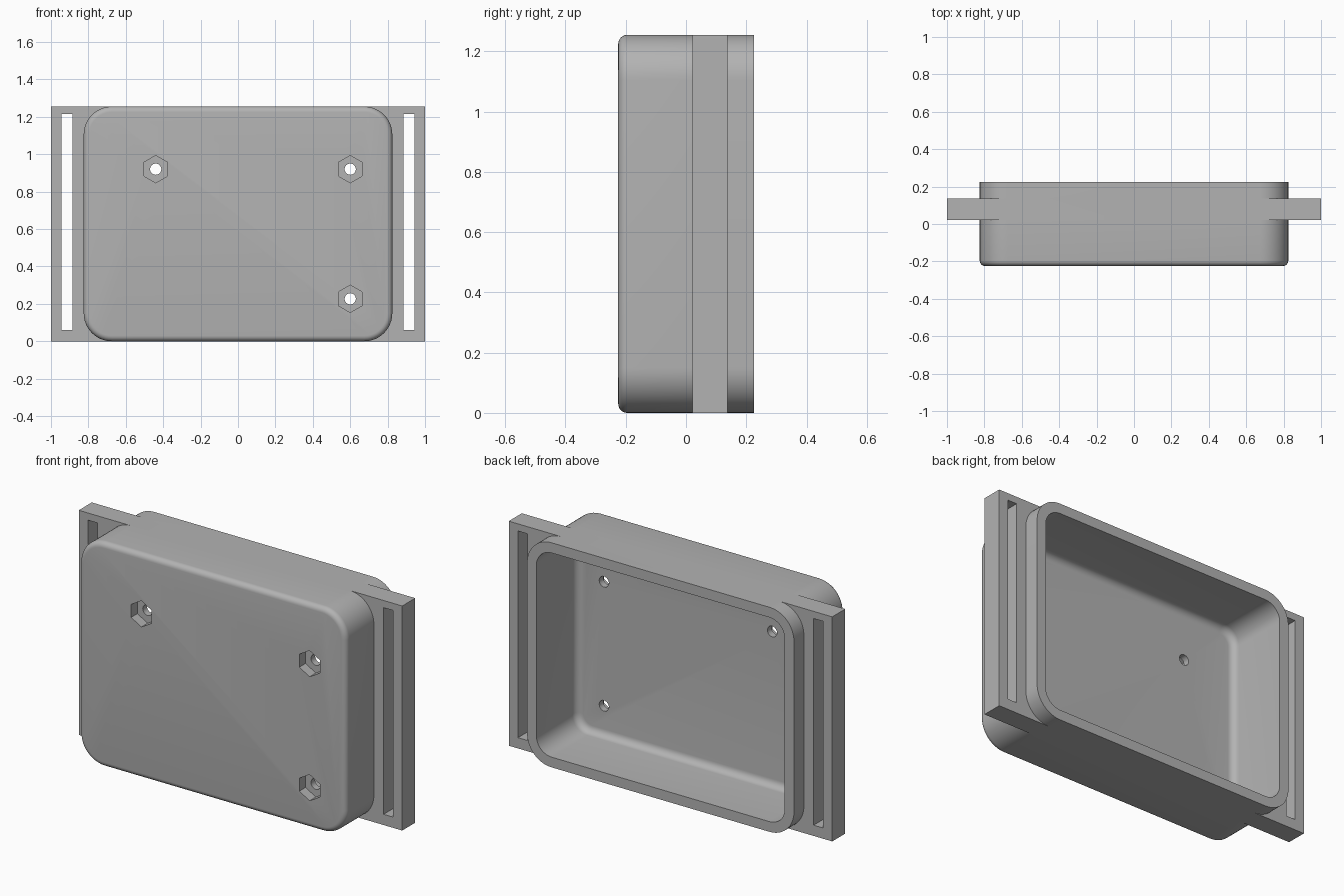
import bpy, bmesh, math
from mathutils import Matrix

H = 1.255           # height
MID = H / 2
BACK = 0.225        # half depth

cube = bpy.data.objects.get("Cube")
if cube:
    bpy.data.objects.remove(cube, do_unlink=True)

grey = bpy.data.materials.new("plain grey")
grey.use_nodes = True
colour = (0.45, 0.45, 0.45, 1)
grey.diffuse_color = colour
grey.node_tree.nodes["Principled BSDF"].inputs["Base Color"].default_value = colour


def finish(bm, name):
    bmesh.ops.recalc_face_normals(bm, faces=bm.faces[:])
    mesh = bpy.data.meshes.new(name)
    bm.to_mesh(mesh)
    bm.free()
    mesh.materials.append(grey)
    obj = bpy.data.objects.new(name, mesh)
    bpy.context.collection.objects.link(obj)
    return obj


def rounded_ring(bm, hw, hh, r, y, steps=12):
    """Rounded rectangle in the xz plane at depth y."""
    ring = []
    for k, (sx, sz) in enumerate(((1, 1), (-1, 1), (-1, -1), (1, -1))):
        for i in range(steps + 1):
            a = math.pi / 2 * (k + i / steps)
            ring.append(bm.verts.new((sx * (hw - r) + r * math.cos(a), y,
                                      MID + sz * (hh - r) + r * math.sin(a))))
    return ring


def tub(name, hw, hh, r, front, back, fillet, steps=6):
    """Rounded block whose front rim is filleted."""
    bm = bmesh.new()
    rings = []
    for i in range(steps + 1):
        a = math.pi / 2 * i / steps
        inset = fillet * (1 - math.sin(a))
        rings.append(rounded_ring(bm, hw - inset, hh - inset, r - inset,
                                  front + fillet * (1 - math.cos(a))))
    rings.append(rounded_ring(bm, hw, hh, r, back))
    for a, b in zip(rings, rings[1:]):
        for i in range(len(a)):
            j = (i + 1) % len(a)
            bm.faces.new((a[i], a[j], b[j], b[i]))
    bm.faces.new(rings[0])
    bm.faces.new(rings[-1])
    return finish(bm, name)


def box(name, x0, x1, y0, y1, z0, z1):
    bm = bmesh.new()
    bmesh.ops.create_cube(bm, size=1)
    bmesh.ops.scale(bm, vec=(x1 - x0, y1 - y0, z1 - z0), verts=bm.verts)
    bmesh.ops.translate(bm, vec=((x0 + x1) / 2, (y0 + y1) / 2, (z0 + z1) / 2), verts=bm.verts)
    return finish(bm, name)


def prism(name, x, z, r, sides, y0, y1):
    """Prism along y with a corner pointing up."""
    bm = bmesh.new()
    bmesh.ops.create_cone(bm, cap_ends=True, segments=sides, radius1=r, radius2=r, depth=y1 - y0)
    bmesh.ops.rotate(bm, matrix=Matrix.Rotation(math.pi / 2, 3, "X"), verts=bm.verts)
    bmesh.ops.translate(bm, vec=(x, (y0 + y1) / 2, z), verts=bm.verts)
    return finish(bm, name)


def combine(target, tool, operation):
    tool.hide_render = True
    mod = target.modifiers.new(tool.name, "BOOLEAN")
    mod.operation, mod.solver, mod.object = operation, "EXACT", tool
    bpy.context.view_layer.objects.active = target
    bpy.ops.object.modifier_apply(modifier=mod.name)
    bpy.data.objects.remove(tool, do_unlink=True)


# Case shell with strap flange through both sides
case = tub("case_with_strap_flanges", 0.825, MID, 0.15, -BACK, BACK, 0.03)
combine(case, box("strap_flange", -1, 1, 0.022, 0.137, 0, H), "UNION")

# Open cavity at the back
combine(case, tub("cavity_cutter", 0.768, MID - 0.057, 0.095, -0.133, BACK + 0.1, 0.04), "DIFFERENCE")

# Strap slots
for side in (-1, 1):
    a, b = sorted((side * 0.885, side * 0.943))
    combine(case, box("slot_cutter", a, b, -0.1, 0.3, 0.06, 1.215), "DIFFERENCE")

# Screw holes with hexagonal nut pockets
for x, z in ((-0.44, 0.92), (0.6, 0.92), (0.6, 0.227)):
    combine(case, prism("nut_pocket_cutter", x, z, 0.073, 6, -0.3, -0.17), "DIFFERENCE")
    combine(case, prism("screw_hole_cutter", x, z, 0.03, 24, -0.3, 0), "DIFFERENCE")

bpy.ops.object.select_all(action="DESELECT")
case.select_set(True)
bpy.context.view_layer.objects.active = case
bpy.ops.object.shade_smooth_by_angle(angle=math.radians(30))
